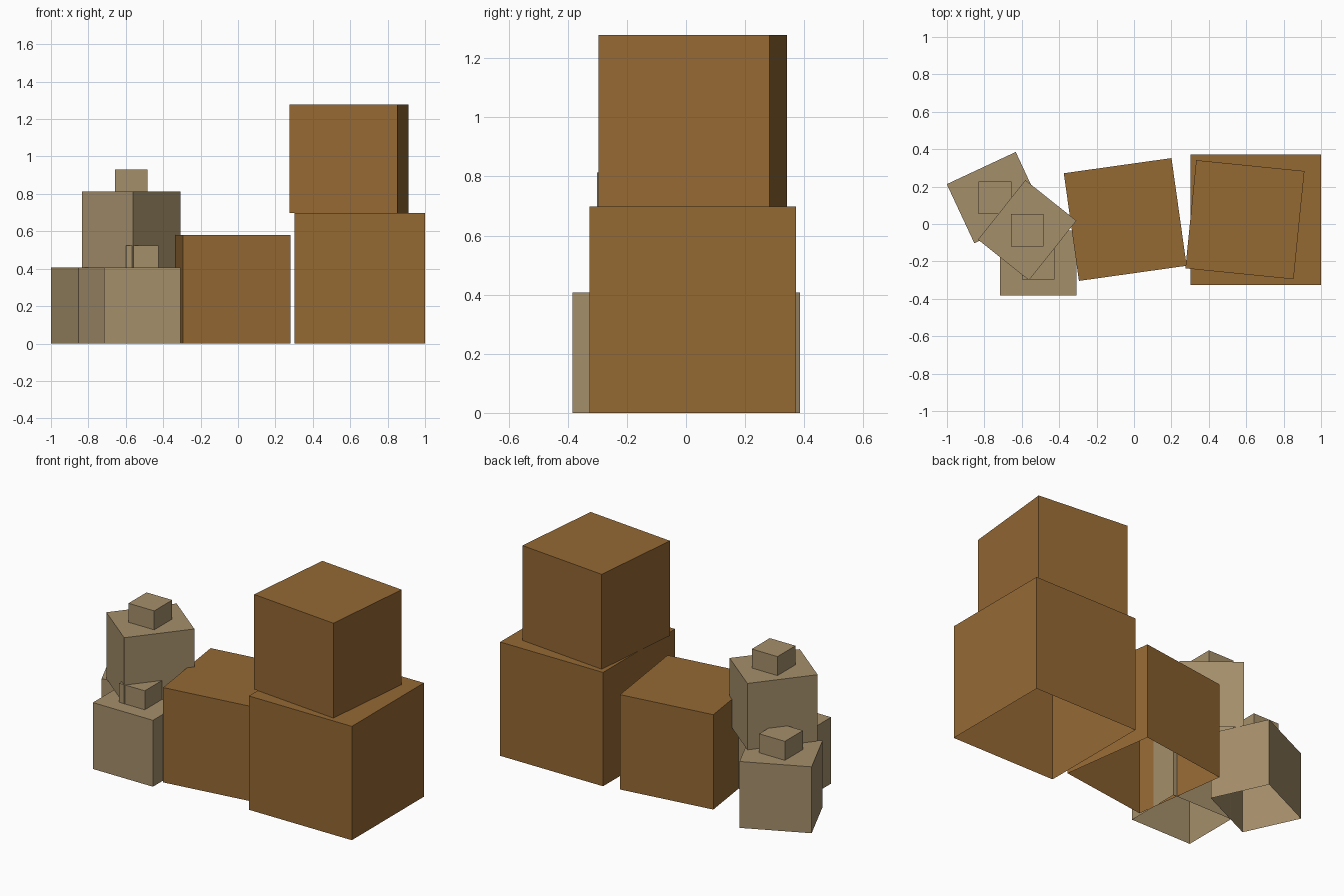
import bpy
import bmesh
import math
from mathutils import Matrix

cube = bpy.data.objects.get("Cube")
if cube:
    bpy.data.objects.remove(cube, do_unlink=True)


def material(name, rgb):
    m = bpy.data.materials.new(name)
    m.use_nodes = True
    m.diffuse_color = (*rgb, 1)
    m.node_tree.nodes["Principled BSDF"].inputs["Base Color"].default_value = (*rgb, 1)
    return m


wood = material("brown wood", (0.302, 0.141, 0.034))
cloth = material("tan cloth", (0.376, 0.275, 0.147))

UNIT = 0.5813  # side of a small crate


def box(name, mat, size, x, y, z, turn=0):
    """Box without an underside, base at z, turned about the vertical by degrees."""
    w, d, h = (s * UNIT for s in size)
    bm = bmesh.new()
    bmesh.ops.create_cube(bm, size=1, matrix=Matrix.Diagonal((w, d, h, 1)))
    bm.normal_update()
    under = [f for f in bm.faces if f.normal.z < -0.5]
    bmesh.ops.delete(bm, geom=under, context="FACES")
    mesh = bpy.data.meshes.new(name)
    bm.to_mesh(mesh)
    bm.free()
    mesh.materials.append(mat)
    ob = bpy.data.objects.new(name, mesh)
    ob.location = (x, y, z + h / 2)
    ob.rotation_euler.z = math.radians(turn)
    bpy.context.collection.objects.link(ob)
    return z + h


def sack(name, x, y, z, turn):
    """Boxy sack with a square tied neck that stays straight."""
    top = box(name, cloth, (0.7, 0.6, 0.7), x, y, z, turn)
    box(name + "_neck", cloth, (0.3, 0.3, 0.2), x, y, top)
    return top


# Crates: a large one with a small one on it, and a small one beside
large_top = box("large_crate", wood, (1.2, 1.2, 1.2), 0.651, 0.023, 0)
box("stacked_crate", wood, (1, 1, 1), 0.593, 0.023, large_top, -5.73)
box("side_crate", wood, (1, 1, 1), -0.047, 0.024, 0, 8)

# Sacks: two on the ground and one on top
sack_top = sack("front_sack", -0.512, -0.209, 0, 0)
sack("back_sack", -0.743, 0.141, 0, 25)
sack("top_sack", -0.571, -0.033, sack_top, 51.5)
